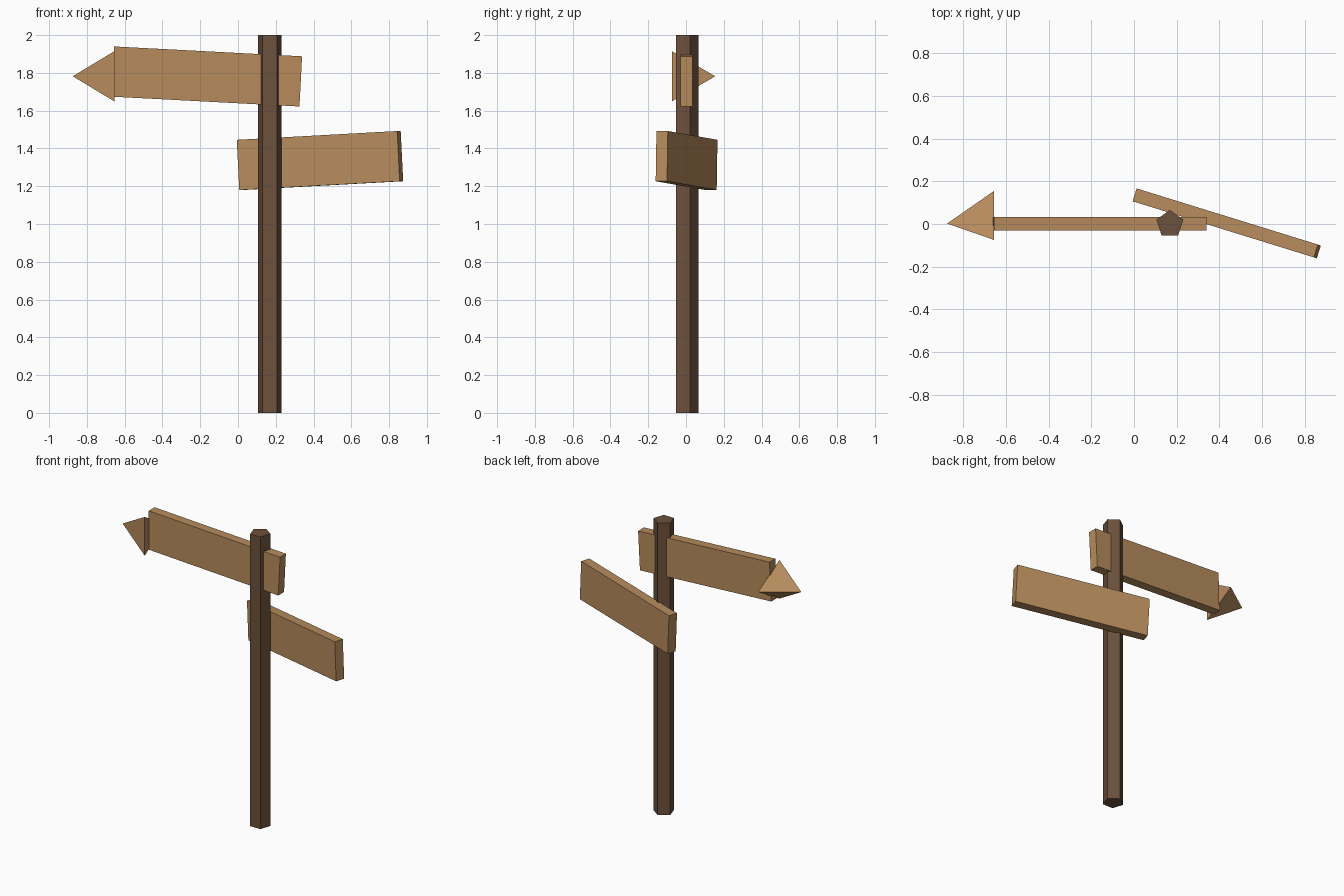
import bpy
from math import radians, pi
from mathutils import Matrix

if "Cube" in bpy.data.objects:
    bpy.data.objects.remove(bpy.data.objects["Cube"])


def material(name, rgb):
    m = bpy.data.materials.new(name)
    m.diffuse_color = (*rgb, 1)
    m.use_nodes = True
    m.node_tree.nodes["Principled BSDF"].inputs["Base Color"].default_value = m.diffuse_color
    return m


light_wood = material("light_wood", (0.47, 0.26, 0.108))
dark_wood = material("dark_wood", (0.15, 0.082, 0.045))


def finish(name, mat):
    ob = bpy.context.object
    ob.name = name
    ob.data.materials.append(mat)
    return ob


def board(name, centre, size, tilt, yaw=0):
    bpy.ops.mesh.primitive_cube_add(size=1, location=centre,
                                    rotation=(0, radians(tilt), radians(yaw)))
    ob = finish(name, light_wood)
    ob.data.transform(Matrix.Diagonal((*size, 1)))
    return ob


# Five-sided post, one corner toward the back
bpy.ops.mesh.primitive_cylinder_add(vertices=5, radius=0.066, depth=2,
                                    location=(0.168, 0, 1))
finish("post", dark_wood)

# Two slightly crooked sign boards
board("upper_board", (-0.165, 0.002, 1.781), (0.996, 0.063, 0.266), 3)
board("lower_board", (0.434, 0.003, 1.336), (0.89, 0.063, 0.266), -3, -17.2)

# Three-sided arrow tip pointing left, one base corner toward the back
bpy.ops.mesh.primitive_cone_add(vertices=3, radius1=0.153, radius2=0, depth=0.22,
                                location=(-0.765, 0.002, 1.782),
                                rotation=(0, -pi / 2, 0))
finish("arrow_tip", light_wood)
